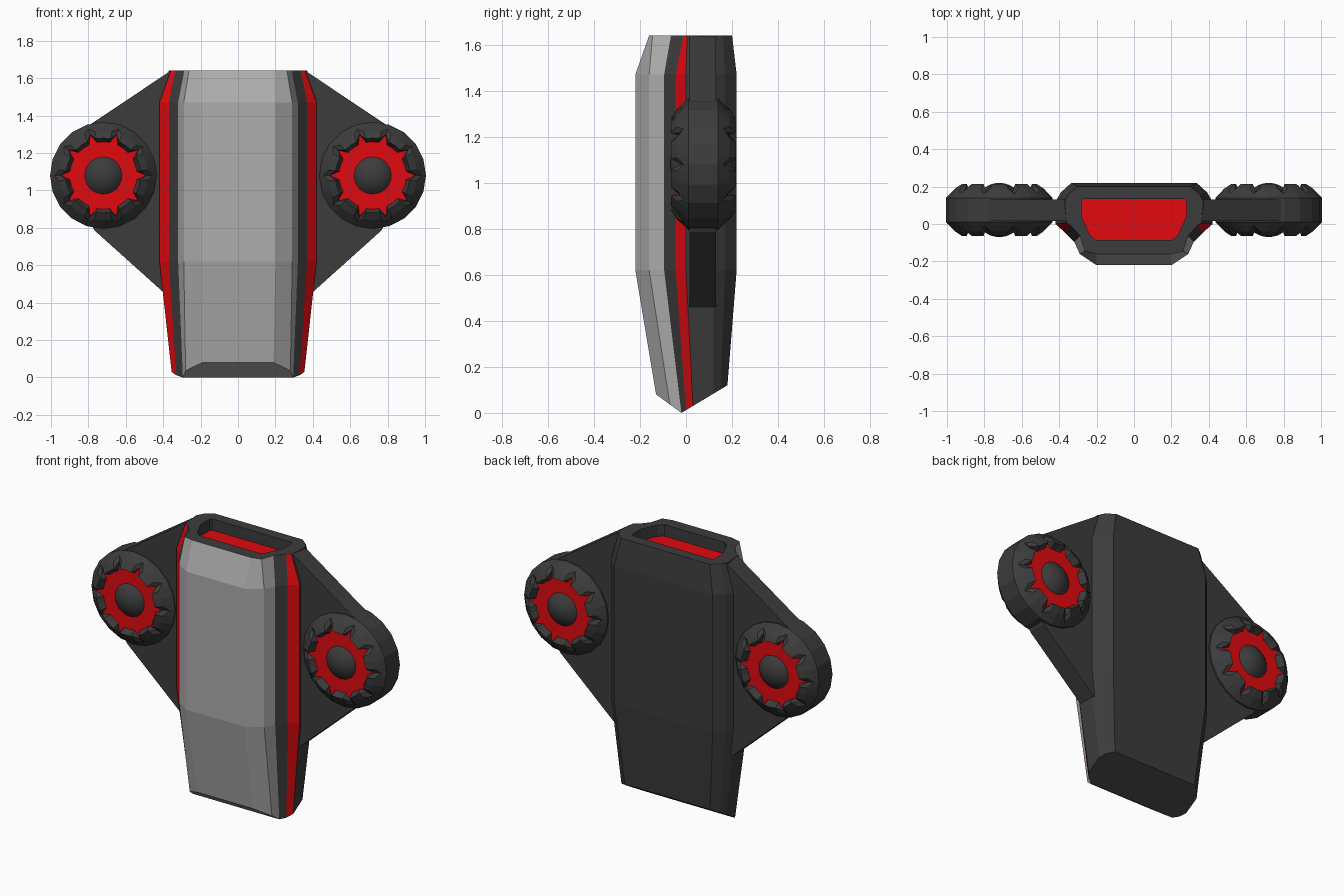
import bpy, bmesh
from math import sin, cos, radians, pi

if "Cube" in bpy.data.objects:
    bpy.data.objects.remove(bpy.data.objects["Cube"])


def material(name, rgb):
    m = bpy.data.materials.new(name)
    m.diffuse_color = (*rgb, 1)
    m.use_nodes = True
    m.node_tree.nodes["Principled BSDF"].inputs["Base Color"].default_value = m.diffuse_color
    return m


LIGHT = material("light_grey", (0.42, 0.42, 0.42))
DARK = material("dark_grey", (0.045, 0.045, 0.045))
RED = material("red", (0.75, 0.003, 0.005))


def finish(name, bm, mats):
    bmesh.ops.recalc_face_normals(bm, faces=bm.faces[:])
    me = bpy.data.meshes.new(name)
    bm.to_mesh(me)
    bm.free()
    for m in mats:
        me.materials.append(m)
    ob = bpy.data.objects.new(name, me)
    bpy.context.collection.objects.link(ob)
    return ob


def bridge(bm, a, b, mat=lambda i: 0):
    n = len(a)
    for i in range(n):
        j = (i + 1) % n
        bm.faces.new((a[i], a[j], b[j], b[i])).material_index = mat(i)


# Body: half cross-sections (x, y) from front centre round to the back
bottom = [(.19, -.13), (.28, -.07), (.295, -.02), (.33, .0), (.355, .03), (.355, .12), (.335, .15), (.29, .18)]
middle = [(.20, -.22), (.29, -.16), (.32, -.095), (.37, -.045), (.42, .0), (.42, .12), (.39, .17), (.335, .22)]
top = [(.20, -.16), (.262, -.145), (.287, -.065), (.335, -.01), (.36, .005), (.37, .12), (.35, .16), (.30, .20)]
recess = [(.15, -.085), (.205, -.085), (.235, -.06), (.28, .04), (.30, .08), (.295, .105), (.27, .135), (.2, .135)]


def bottom_z(y):
    return 0.73 * (-.02 - y) if y < -.02 else 0.6 * (y + .02)


def stripe(i):
    c = min(i, 15 - (i + 1)) if i < 15 else 0
    return {0: 1, 1: 1, 3: 2}.get(c, 0)


bm = bmesh.new()
rings = []
for half, z in [(bottom, None), (middle, .62), (middle, 1.47), (top, 1.64), (recess, 1.64), (recess, 1.57)]:
    full = half + [(-x, y) for x, y in reversed(half)]
    rings.append([bm.verts.new((x, y, bottom_z(y) if z is None else z)) for x, y in full])
for k in range(5):
    bridge(bm, rings[k], rings[k + 1], stripe if k < 3 else lambda i: 0)
b = rings[0]
bm.faces.new(b[13:] + b[:3]).material_index = 1   # bevel under the front plate
bm.faces.new(b[2:14])                             # slanted underside
bm.faces.new(rings[5]).material_index = 2         # red recess floor
finish("body", bm, [DARK, LIGHT, RED])


# Wheel rings as (radius, half depth) for notch centre, notch edge, tooth middle
WHEEL = [((.225, .09), (.175, .09), (.175, .09)),
         ((.23, .10), (.20, .14), (.20, .14)),
         ((.262, .086), (.238, .115), (.238, .115)),
         ((.285, .065), None, (.285, .065))]
CX, CY, CZ, TEETH = .72, .075, 1.08, 10


def polar(r, deg):
    return r * cos(radians(deg)), r * sin(radians(deg))


def wheel_ring(bm, spec, side, sign):
    notch, edge, tooth = spec
    verts = []
    for k in range(TEETH):
        for off, p in ((0, notch), (7, edge), (18, tooth), (29, edge)):
            if p:
                x, z = polar(p[0], 36 * k + off)
                h = p[1]
            else:  # rim points stay on the straight sides of the 20-gon
                t = 7 / 18 if off == 7 else 11 / 18
                s = 36 * k + (0 if off == 7 else 18)
                (x0, z0), (x1, z1) = polar(.285, s), polar(.285, s + 18)
                x, z, h = x0 + (x1 - x0) * t, z0 + (z1 - z0) * t, notch[1]
            verts.append(bm.verts.new((side * (CX + x), CY + sign * h, CZ + z)))
    return verts


wing = [(.28, 1.64), (.36, 1.64), (.805, 1.342), (.92, 1.08), (.767, .786), (.404, .46), (.28, .46)]

for side, label in ((1, "right"), (-1, "left")):
    # Wing plate joining wheel and body
    bm = bmesh.new()
    a, c = [[bm.verts.new((side * x, y, z)) for x, z in wing] for y in (.015, .13)]
    bridge(bm, a, c)
    bm.faces.new(a)
    bm.faces.new(c)
    finish("wing_" + label, bm, [DARK])

    # Notched wheel, same on both faces
    bm = bmesh.new()
    rs = [wheel_ring(bm, s, side, -1) for s in WHEEL]
    rs += [wheel_ring(bm, s, side, 1) for s in reversed(WHEEL)]
    for p, q in zip(rs, rs[1:]):
        bridge(bm, p, q)
    finish("wheel_" + label, bm, [DARK])

    # Red disc showing through the notches
    bpy.ops.mesh.primitive_cylinder_add(vertices=40, radius=.222, depth=.2,
                                        location=(side * CX, CY, CZ), rotation=(pi / 2, 0, 0))
    bpy.context.object.name = "wheel_disc_" + label
    bpy.context.object.data.materials.append(RED)

    # Domed hub
    bpy.ops.mesh.primitive_uv_sphere_add(segments=24, ring_count=16, radius=1,
                                         location=(side * CX, CY, CZ), rotation=(pi / 2, 0, 0))
    hub = bpy.context.object
    hub.name = "hub_" + label
    hub.scale = (.138, .138, .145)
    hub.data.materials.append(DARK)
    bpy.ops.object.shade_smooth()
